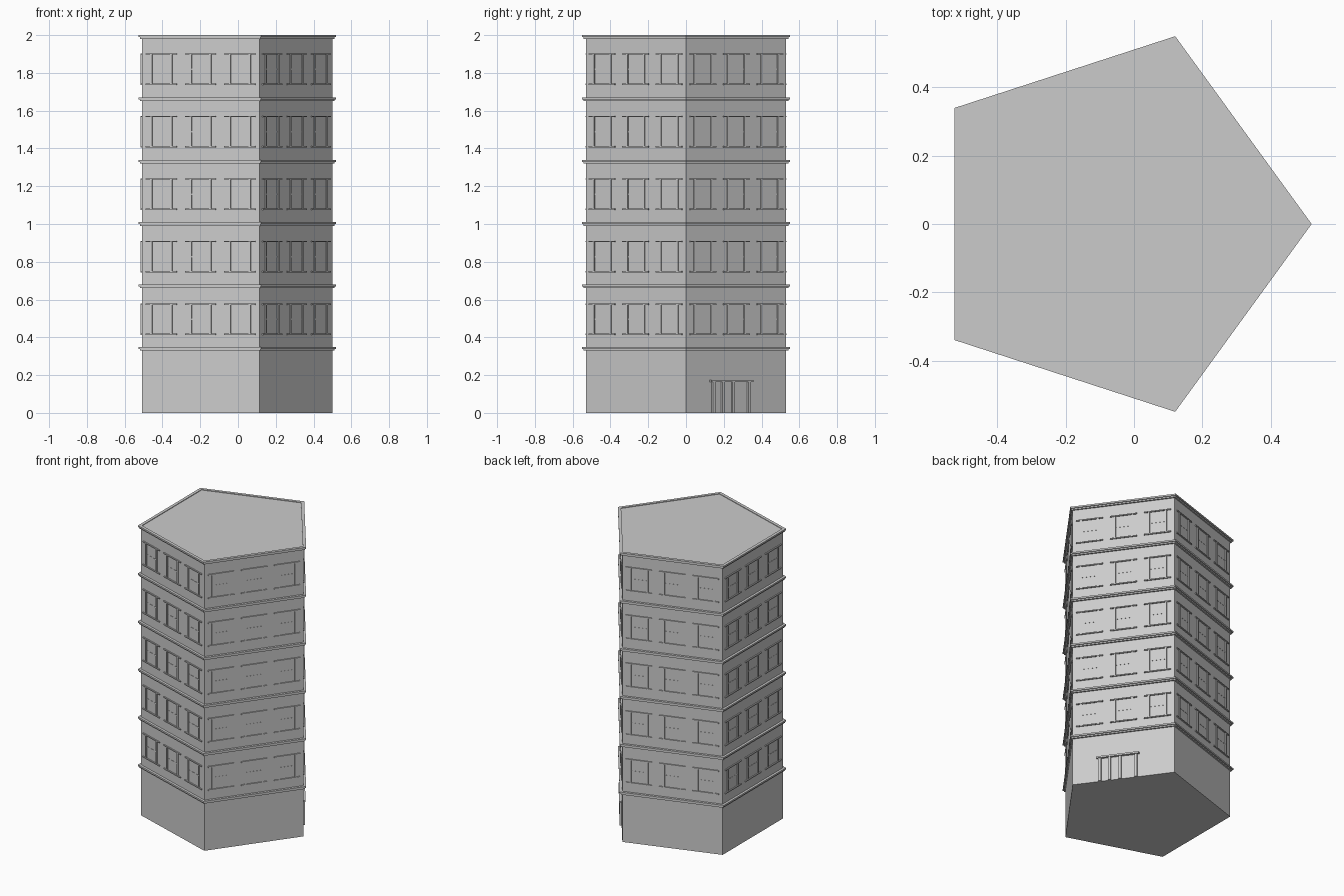
import bpy, bmesh, math
from mathutils import Matrix, Vector

cube = bpy.data.objects.get("Cube")
if cube:
    bpy.data.objects.remove(cube)

SIDES = 5
CENTRE_X = -0.058
WALL_R = 0.558
STOREY = 0.33
FLOORS = 6

stone = bpy.data.materials.new("grey stone")
stone.use_nodes = True
stone.diffuse_color = (0.6, 0.6, 0.6, 1)
stone.node_tree.nodes["Principled BSDF"].inputs["Base Color"].default_value = (0.6, 0.6, 0.6, 1)


def finish(name, bm):
    bmesh.ops.recalc_face_normals(bm, faces=bm.faces)
    mesh = bpy.data.meshes.new(name)
    bm.to_mesh(mesh)
    bm.free()
    mesh.materials.append(stone)
    obj = bpy.data.objects.new(name, mesh)
    bpy.context.collection.objects.link(obj)
    return obj


def corner(i, r, z=0):
    a = math.tau * i / SIDES
    return Vector((CENTRE_X + r * math.cos(a), r * math.sin(a), z))


def loft(bm, profile, closed):
    """Sweep (radius, height) points round the pentagon."""
    rings = [[bm.verts.new(corner(i, r, z)) for i in range(SIDES)] for r, z in profile]
    pairs = list(zip(rings, rings[1:]))
    if closed:
        pairs.append((rings[-1], rings[0]))
    else:
        bm.faces.new(rings[0])
        bm.faces.new(rings[-1])
    for low, high in pairs:
        for i in range(SIDES):
            j = (i + 1) % SIDES
            bm.faces.new((low[i], low[j], high[j], high[i]))


def side_frame(i):
    """Local axes of one wall: x along it, y outward, z up."""
    start, end = corner(i, WALL_R), corner(i + 1, WALL_R)
    along = (end - start).normalized()
    up = Vector((0, 0, 1))
    out = along.cross(up)
    m = Matrix((along, out, up)).transposed().to_4x4()
    m.translation = start
    return m, (end - start).length


def block(bm, frame, x, z, width, height, depth):
    """Box centred at x, z on a wall, set slightly into it."""
    bury = 0.004
    place = Matrix.Translation((x, (depth - bury) / 2, z))
    size = Matrix.Diagonal((width, depth + bury, height, 1))
    bmesh.ops.create_cube(bm, size=1, matrix=frame @ place @ size)


# Main tower
bm = bmesh.new()
loft(bm, [(WALL_R, 0), (WALL_R, 1.996)], False)
finish("tower_walls", bm)

# Stepped cornice above every storey
for floor in range(FLOORS):
    top = 0.35 + STOREY * floor
    bm = bmesh.new()
    loft(bm, [(0.553, top - 0.02), (0.57, top - 0.02), (0.57, top - 0.011),
              (0.578, top - 0.011), (0.578, top), (0.553, top)], True)
    finish(f"cornice_{floor + 1}", bm)

# Three windows per wall on the upper storeys
jambs, ledges, rails = bmesh.new(), bmesh.new(), bmesh.new()
for side in range(SIDES):
    frame, length = side_frame(side)
    for floor in range(1, FLOORS):
        middle = 0.496 + (STOREY + 0.001) * (floor - 1)
        for n in range(3):
            x = length * (2 * n + 1) / 6
            for s in (-1, 1):
                block(jambs, frame, x + s * 0.055, middle, 0.011, 0.16, 0.006)
                block(ledges, frame, x, middle + s * 0.08, 0.172, 0.007, 0.008)
            block(rails, frame, x, middle, 0.1, 0.007, 0.0015)
finish("window_jambs", jambs)
finish("window_sills_and_lintels", ledges)
finish("window_rails", rails)

# Entrance on the back right wall
bm = bmesh.new()
frame, length = side_frame(0)
for t in (0.268, 0.362, 0.465, 0.622):
    block(bm, frame, length * t, 0.082, 0.017, 0.164, 0.012)
block(bm, frame, length * 0.446, 0.169, 0.275, 0.012, 0.016)
finish("entrance_frame", bm)
